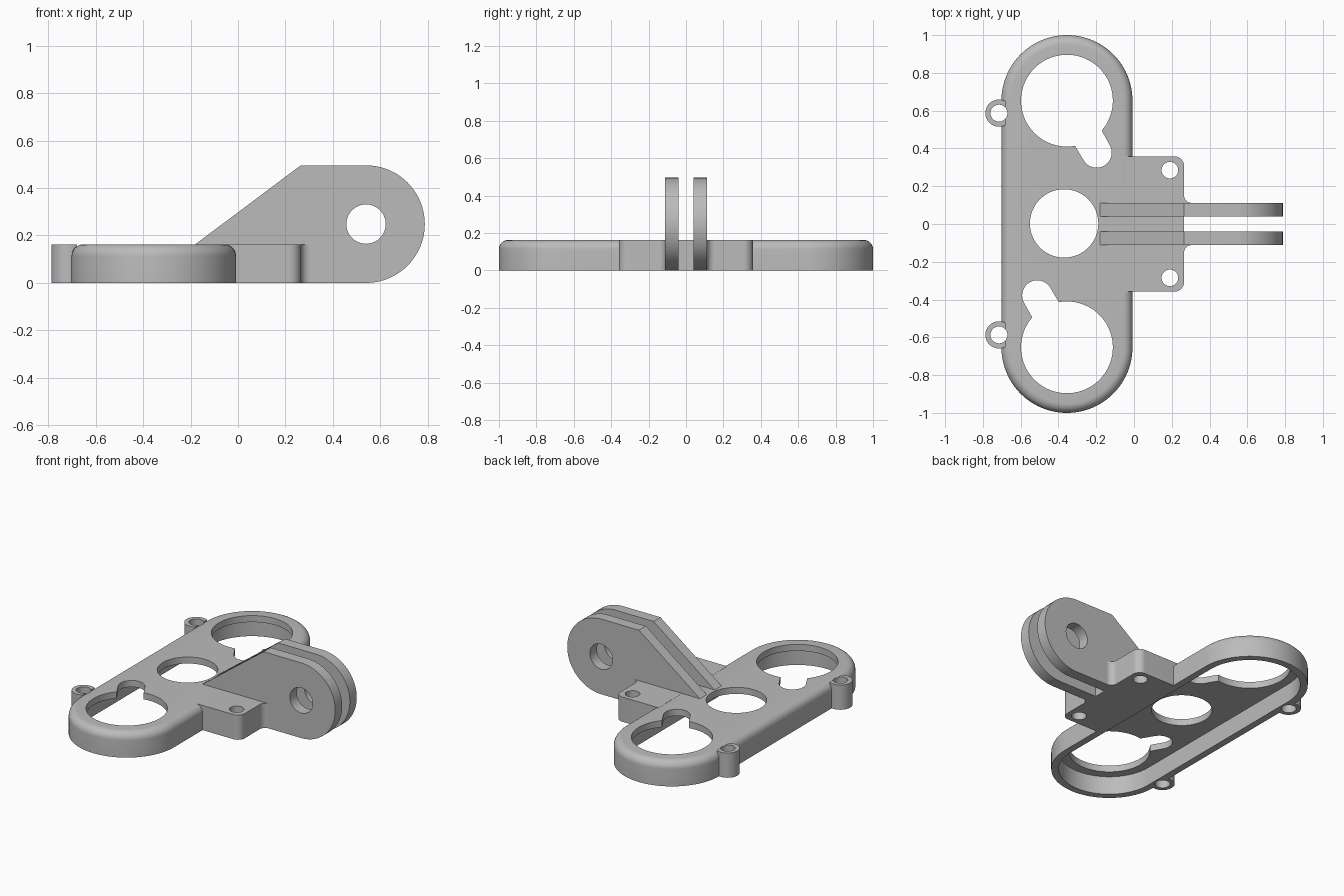
import bpy, bmesh
from math import sin, cos, radians, atan2, degrees, hypot
from mathutils import Matrix

if "Cube" in bpy.data.objects:
    bpy.data.objects.remove(bpy.data.objects["Cube"])

H = 0.163          # plate height
FLOOR = 0.12       # underside of the hollow plate
CX, CY = -0.355, 0.653   # centre of the rounded ends
R = 0.347

grey = bpy.data.materials.new("light_grey")
grey.use_nodes = True
grey.diffuse_color = (0.5, 0.5, 0.5, 1)
grey.node_tree.nodes["Principled BSDF"].inputs["Base Color"].default_value = (0.5, 0.5, 0.5, 1)


def arc(x, y, r, start, end, n=16):
    angles = [radians(start + (end - start) * i / n) for i in range(n + 1)]
    return [(x + r * cos(a), y + r * sin(a)) for a in angles]


def circle(x, y, r, n=64):
    return arc(x, y, r, 0, 360, n)[:-1]


def prism(name, outline, z0, z1, round_top=0):
    """Extrude a flat outline upward, optionally rounding its top rim."""
    bm = bmesh.new()
    base = bm.faces.new([bm.verts.new((x, y, z0)) for x, y in outline])
    top = bmesh.ops.extrude_face_region(bm, geom=[base])["geom"]
    verts = [g for g in top if isinstance(g, bmesh.types.BMVert)]
    bmesh.ops.translate(bm, verts=verts, vec=(0, 0, z1 - z0))
    bmesh.ops.recalc_face_normals(bm, faces=bm.faces[:])
    if round_top:
        rim = [e for e in bm.edges if all(v.co.z > z1 - 1e-5 for v in e.verts)]
        bmesh.ops.bevel(bm, geom=rim, offset=round_top, segments=8,
                        profile=0.5, affect='EDGES')
    mesh = bpy.data.meshes.new(name)
    bm.to_mesh(mesh)
    bm.free()
    mesh.materials.append(grey)
    obj = bpy.data.objects.new(name, mesh)
    bpy.context.collection.objects.link(obj)
    return obj


def combine(obj, other, operation):
    """Apply a boolean and discard the helper."""
    mod = obj.modifiers.new("combine", 'BOOLEAN')
    mod.operation, mod.solver, mod.object = operation, 'EXACT', other
    bpy.context.view_layer.update()
    graph = bpy.context.evaluated_depsgraph_get()
    mesh = bpy.data.meshes.new_from_object(obj.evaluated_get(graph))
    obj.modifiers.clear()
    obj.data = mesh
    bpy.data.objects.remove(other)


def cut(obj, outline, z0=-0.1, z1=0.7):
    combine(obj, prism("cutter", outline, z0, z1), 'DIFFERENCE')


def finish(obj):
    bpy.ops.object.select_all(action='DESELECT')
    obj.select_set(True)
    bpy.context.view_layer.objects.active = obj
    bpy.ops.object.shade_smooth_by_angle(angle=radians(30))


def stadium(r):
    return arc(CX, CY, r, 0, 180, 48) + arc(CX, -CY, r, 180, 360, 48)


# Rounded shell, hollow from below
plate = prism("base_plate", stadium(R), 0, H, round_top=0.05)
cut(plate, stadium(R - 0.045), -0.1, FLOOR)

# Side block with rounded corners and fillets running onto the arms
half = ([(-0.05, -0.358)] + arc(0.215, -0.308, 0.05, -90, 0)
        + arc(0.305, -0.152, 0.04, 180, 90) + [(0.305, -0.08), (0.265, -0.08)])
block = half + [(x, -y) for x, y in reversed(half)]
combine(plate, prism("block", block, 0, H), 'UNION')

# Screw ears on the outer side
for side in (1, -1):
    ear = [(min(x, -0.68), y) for x, y in arc(-0.715, side * 0.587, 0.072, 61, 299, 40)]
    combine(plate, prism("ear", ear, 0, H), 'UNION')

# Screw holes and the central opening
for side in (1, -1):
    cut(plate, circle(-0.715, side * 0.587, 0.045, 32))
    cut(plate, circle(0.19, side * 0.285, 0.044, 32))
cut(plate, circle(-0.37, 0.003, 0.181))

# Keyhole openings, one turned half a revolution from the other
dx, dy = 0.157, -0.275
aim = degrees(atan2(dy, dx))
for side in (1, -1):
    turn = 0 if side > 0 else 180
    x, y = CX + side * dx, side * (CY + dy)
    spread = 19.5
    key = (arc(CX, side * CY, 0.243, aim + turn + spread, aim + turn + 360 - spread, 64)
           + arc(x, y, 0.08, aim + turn - 90, aim + turn + 90, 20))
    cut(plate, key)
finish(plate)

# Twin hinge arms, drawn in side profile and stood upright
profile = ([(-0.18, H), (-0.18, FLOOR + 0.01), (-0.04, FLOOR + 0.01), (-0.04, 0)]
           + arc(0.54, 0.248, 0.248, -90, 90, 40) + [(0.265, 0.496)])
for name, y in (("back_hinge_arm", 0.112), ("front_hinge_arm", -0.04)):
    arm = prism(name, profile, 0, 0.072)
    cut(arm, circle(0.54, 0.248, 0.083, 48))
    arm.data.transform(Matrix.Translation((0, y, 0)) @ Matrix.Rotation(radians(90), 4, 'X'))
    finish(arm)
